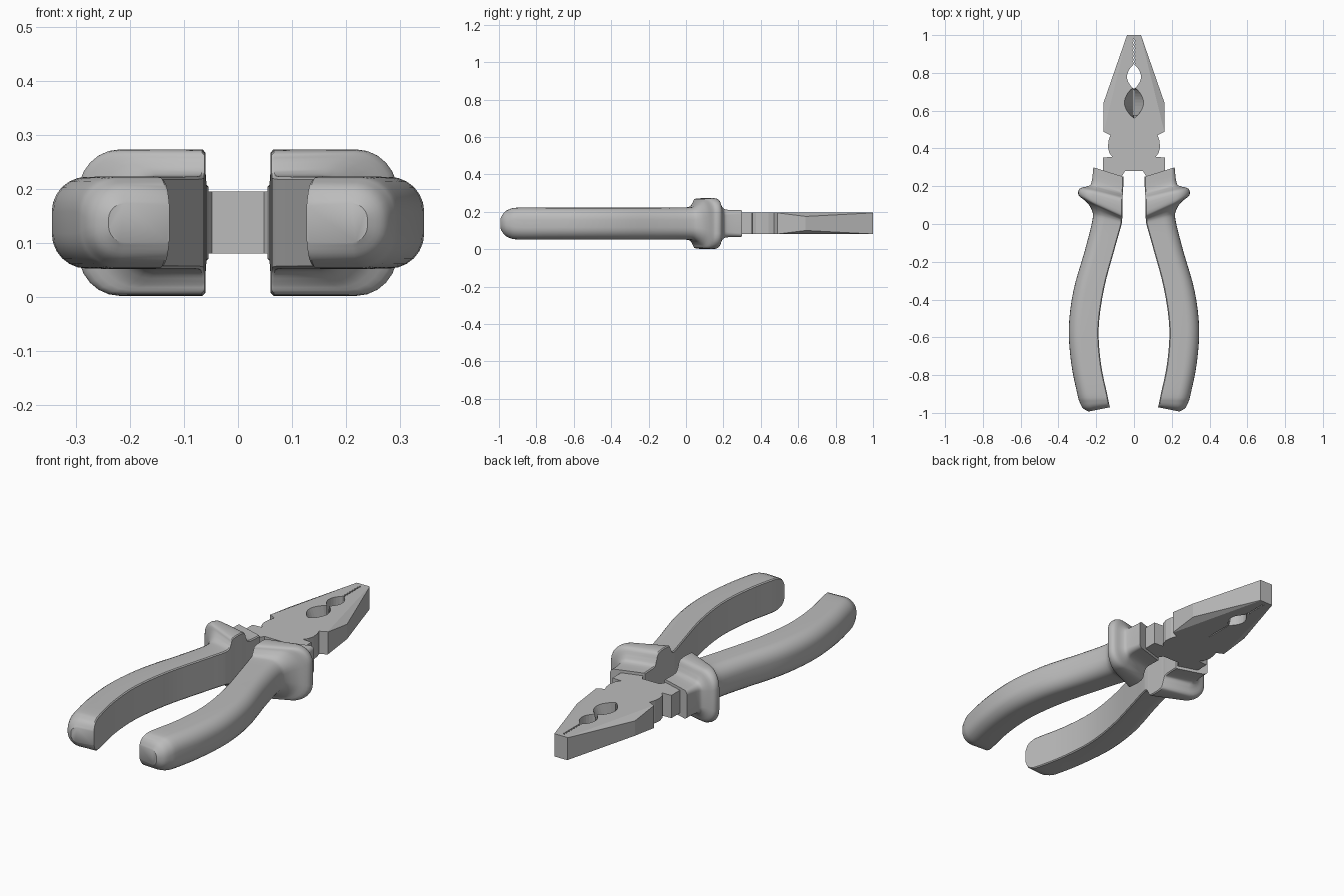
import bpy, bmesh, math
from mathutils import Vector

if "Cube" in bpy.data.objects:
    bpy.data.objects.remove(bpy.data.objects["Cube"])

MID = 0.137              # height of the tool's middle plane
BOTTOM, TOP = 0.08, 0.195  # steel plate

grey = bpy.data.materials.new("satin grey")
grey.use_nodes = True
grey.diffuse_color = (0.5, 0.5, 0.5, 1)
grey.node_tree.nodes["Principled BSDF"].inputs["Base Color"].default_value = (0.5, 0.5, 0.5, 1)


def loft(name, rings, planes=()):
    """Skin closed rings of points, cap both ends, then trim by planes."""
    bm = bmesh.new()
    loops = [[bm.verts.new(p) for p in ring] for ring in rings]
    n = len(loops[0])
    for a, b in zip(loops, loops[1:]):
        for i in range(n):
            j = (i + 1) % n
            bm.faces.new((a[i], a[j], b[j], b[i]))
    bm.faces.new(loops[0])
    bm.faces.new(loops[-1])
    bmesh.ops.recalc_face_normals(bm, faces=bm.faces)
    for point, normal in planes:
        geom = bm.verts[:] + bm.edges[:] + bm.faces[:]
        bmesh.ops.bisect_plane(bm, geom=geom, plane_co=point, plane_no=normal, clear_outer=True)
        bmesh.ops.holes_fill(bm, edges=[e for e in bm.edges if e.is_boundary])
    bmesh.ops.recalc_face_normals(bm, faces=bm.faces)
    mesh = bpy.data.meshes.new(name)
    bm.to_mesh(mesh)
    bm.free()
    mesh.materials.append(grey)
    obj = bpy.data.objects.new(name, mesh)
    bpy.context.collection.objects.link(obj)
    return obj


def select(obj):
    bpy.ops.object.select_all(action='DESELECT')
    obj.select_set(True)
    bpy.context.view_layer.objects.active = obj


def flat(points, z):
    return [(x, y, z) for x, y in points]


def lens(y0, y1, width, steps=10):
    """Pointed oval outline on the centre line."""
    ts = [i / steps for i in range(steps + 1)]
    side = [(width * math.sin(math.pi * t) ** 0.8, y0 + (y1 - y0) * t) for t in ts[1:-1]]
    return [(0, y0)] + side + [(0, y1)] + [(-x, y) for x, y in reversed(side)]


# Steel head: jaws, pivot disc and tangs, with sloped facets beside the jaws
half = [(0.037, 1.0), (0.162, 0.64), (0.162, 0.488), (0.125, 0.47), (0.135, 0.44),
        (0.138, 0.405), (0.13, 0.375), (0.115, 0.355), (0.165, 0.352), (0.165, 0.25),
        (0.09, 0.21), (0.048, 0.28)]
outline = half + [(-x, y) for x, y in reversed(half)]
facets = []
for sx in (1, -1):
    for z, drop in ((TOP, -0.02), (BOTTOM, 0.02)):
        a = Vector((sx * 0.16, 0.49, z))
        b = Vector((sx * 0.035, 1.0, z))
        c = Vector((sx * 0.162, 0.64, z + drop))
        normal = (b - a).cross(c - a).normalized()
        if normal.x * sx < 0:
            normal.negate()
        facets.append((a, normal))
head = loft("jaws_and_pivot", [flat(outline, BOTTOM), flat(outline, TOP)], facets)

# Openings: pipe grip hole, tapering wire cutter and toothed gap between the jaws
teeth = [(0.003 * (-1) ** i, 0.83 + 0.01 * i) for i in range(16)]
gap = [(x + 0.003, y) for x, y in teeth] + [(x - 0.003, y) for x, y in reversed(teeth)]
hole = lens(0.715, 0.845, 0.037)
cutters = [
    loft("hole_cutter", [flat(hole, 0), flat(hole, 0.3)]),
    loft("wire_cutter", [flat(lens(0.56, 0.725, 0.002), BOTTOM - 0.003),
                         flat(lens(0.56, 0.725, 0.052), TOP + 0.003)]),
    loft("gap_cutter", [flat(gap, 0), flat(gap, 0.3)]),
]
for cutter in cutters:
    cutter.hide_render = True
    select(head)
    mod = head.modifiers.new("opening", 'BOOLEAN')
    mod.operation = 'DIFFERENCE'
    mod.solver = 'EXACT'
    mod.object = cutter
    bpy.ops.object.modifier_apply(modifier=mod.name)
    bpy.data.objects.remove(cutter)

# Grip stations: inner x, inner y, outer x, outer y, half height, corner radius
stations = [
    (0.055, 0.25, 0.215, 0.3, 0.072, 0.02),
    (0.058, 0.17, 0.225, 0.22, 0.075, 0.03),
    (0.06, 0.15, 0.245, 0.2, 0.1, 0.06),
    (0.06, 0.13, 0.288, 0.187, 0.132, 0.08),
    (0.062, 0.05, 0.293, 0.152, 0.133, 0.08),
    (0.062, 0.035, 0.25, 0.115, 0.115, 0.08),
    (0.063, 0.02, 0.222, 0.07, 0.093, 0.07),
    (0.068, -0.01, 0.22, 0.02, 0.086, 0.065),
    (0.102, -0.13, 0.26, -0.14, 0.085, 0.065),
    (0.158, -0.34, 0.32, -0.35, 0.085, 0.065),
    (0.187, -0.55, 0.345, -0.55, 0.085, 0.065),
    (0.175, -0.74, 0.332, -0.74, 0.085, 0.065),
    (0.142, -0.9, 0.3, -0.9, 0.085, 0.065),
    (0.134, -0.94, 0.287, -0.945, 0.077, 0.065),
    (0.13, -0.96, 0.27, -0.975, 0.062, 0.055),
    (0.127, -0.97, 0.24, -0.993, 0.036, 0.03),
]


def smooth_stations(rows, steps=4):
    """Catmull-Rom interpolation between the stations."""
    rows = [Vector(r) for r in rows]
    padded = [rows[0]] + rows + [rows[-1]]
    for i in range(len(rows) - 1):
        a, b, c, d = padded[i:i + 4]
        for s in range(steps):
            t = s / steps
            yield (b * 2 + (c - a) * t + (a * 2 - b * 5 + c * 4 - d) * t ** 2
                   + (b * 3 - a - c * 3 + d) * t ** 3) / 2
    yield rows[-1]


def section(row, sx, steps=6):
    """D-shaped slice: flat inside face, rounded outer corners."""
    xi, yi, xo, yo, h, r = row
    inner, outer = Vector((sx * xi, yi, MID)), Vector((sx * xo, yo, MID))
    width = (outer - inner).length
    along = (outer - inner) / width
    r = min(r, h * 0.95)
    bevel = 0.005
    uv = [(0, -h + bevel), (bevel, -h)]
    for i in range(steps + 1):
        a = math.pi / 2 * i / steps
        uv.append((width - r + r * math.sin(a), -h + r - r * math.cos(a)))
    uv += [(u, -v) for u, v in reversed(uv)]
    return [inner + along * u + Vector((0, 0, v)) for u, v in uv]


# Flanged handle grips
for name, sx in (("left_grip", 1), ("right_grip", -1)):
    grip = loft(name, [section(row, sx) for row in smooth_stations(stations)])
    select(grip)
    bpy.ops.object.shade_smooth_by_angle(angle=math.radians(35))
